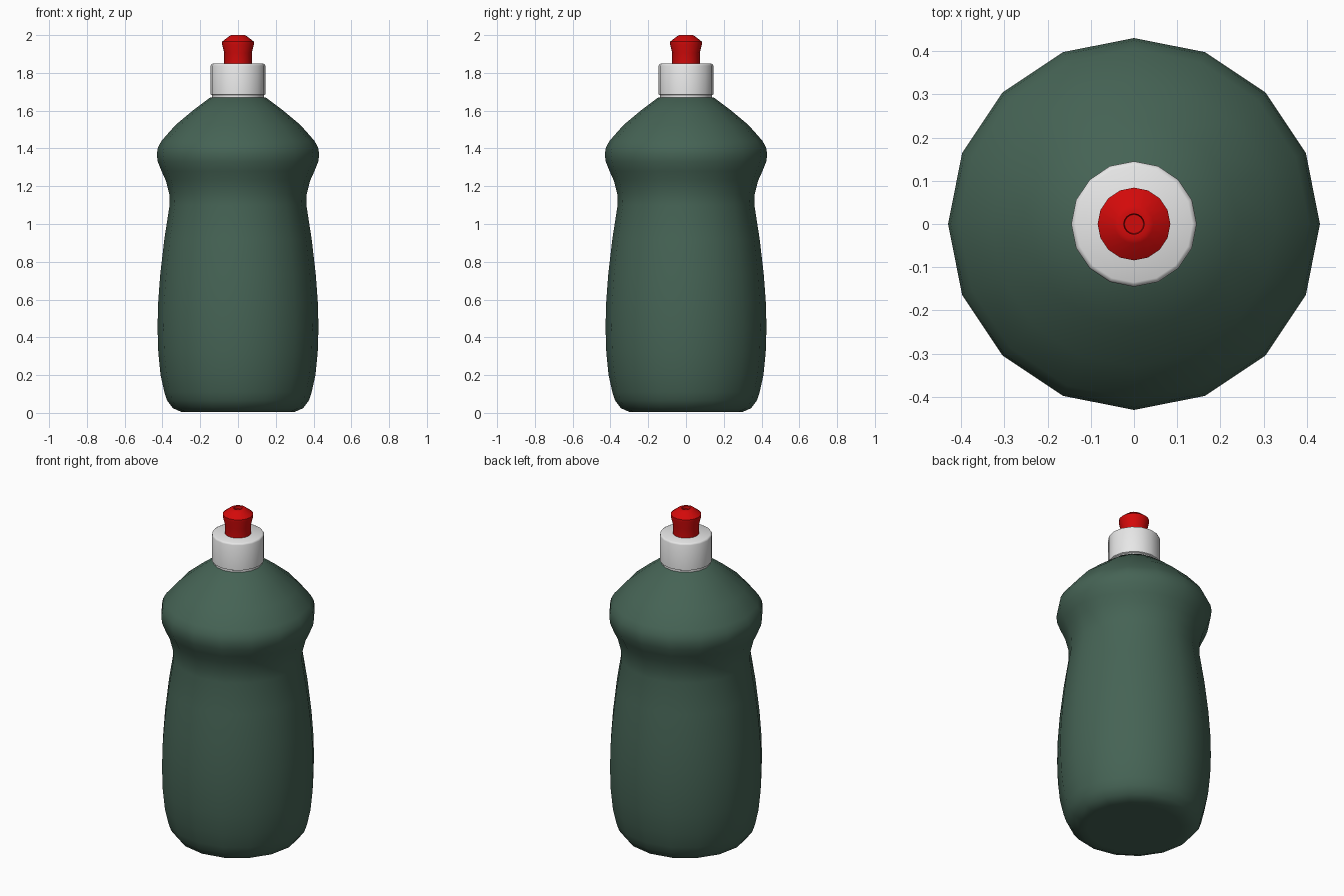
import bpy, bmesh, math

if "Cube" in bpy.data.objects:
    bpy.data.objects.remove(bpy.data.objects["Cube"])

SIDES = 16


def material(name, rgb):
    m = bpy.data.materials.new(name)
    m.diffuse_color = (*rgb, 1)
    m.use_nodes = True
    m.node_tree.nodes["Principled BSDF"].inputs["Base Color"].default_value = m.diffuse_color
    return m


def lathe(name, profile, mat, angle):
    """Revolve (radius, z) points about z; a zero radius makes a pole."""
    bm = bmesh.new()
    rings = []
    for r, z in profile:
        n = SIDES if r > 0 else 1
        rings.append([bm.verts.new((r * math.cos(2 * math.pi * i / SIDES),
                                    r * math.sin(2 * math.pi * i / SIDES), z)) for i in range(n)])
    for a, b in zip(rings, rings[1:]):
        for i in range(SIDES):
            j = (i + 1) % SIDES
            if len(a) == 1:
                bm.faces.new((a[0], b[j], b[i]))
            elif len(b) == 1:
                bm.faces.new((a[i], a[j], b[0]))
            else:
                bm.faces.new((a[i], a[j], b[j], b[i]))
    bmesh.ops.recalc_face_normals(bm, faces=bm.faces)
    mesh = bpy.data.meshes.new(name)
    bm.to_mesh(mesh)
    bm.free()
    mesh.materials.append(mat)
    ob = bpy.data.objects.new(name, mesh)
    bpy.context.collection.objects.link(ob)
    bpy.ops.object.select_all(action='DESELECT')
    ob.select_set(True)
    bpy.context.view_layer.objects.active = ob
    bpy.ops.object.shade_smooth_by_angle(angle=math.radians(angle))
    return ob


green = material("bottle green", (0.06, 0.125, 0.09))
white = material("cap white", (0.8, 0.8, 0.8))
red = material("nozzle red", (0.65, 0.003, 0.003))

# Waisted bottle body with sloping shoulder and short neck
lathe("bottle_body", [
    (0, 0.005), (0.26, 0.005), (0.30, 0.005), (0.345, 0.025), (0.375, 0.065), (0.39, 0.11),
    (0.41, 0.20), (0.422, 0.32), (0.426, 0.45), (0.423, 0.58), (0.412, 0.73),
    (0.39, 0.92), (0.362, 1.10), (0.364, 1.16), (0.382, 1.23), (0.405, 1.28),
    (0.425, 1.33), (0.43, 1.37), (0.424, 1.405), (0.405, 1.44), (0.33, 1.525),
    (0.24, 1.60), (0.15, 1.668), (0.13, 1.672), (0.13, 1.70), (0, 1.70)], green, 50)

# White screw cap with a narrow lower ring
lathe("screw_cap", [
    (0, 1.668), (0.137, 1.668), (0.137, 1.682), (0.145, 1.686), (0.145, 1.838),
    (0.142, 1.845), (0.135, 1.849), (0, 1.849)], white, 40)

# Red push-pull nozzle with a dished opening
lathe("push_pull_nozzle", [
    (0, 1.84), (0.073, 1.84), (0.073, 1.905), (0.084, 1.95), (0.084, 1.965),
    (0.045, 1.996), (0.035, 2.0), (0.024, 2.0), (0.022, 1.985), (0, 1.985)], red, 30)
